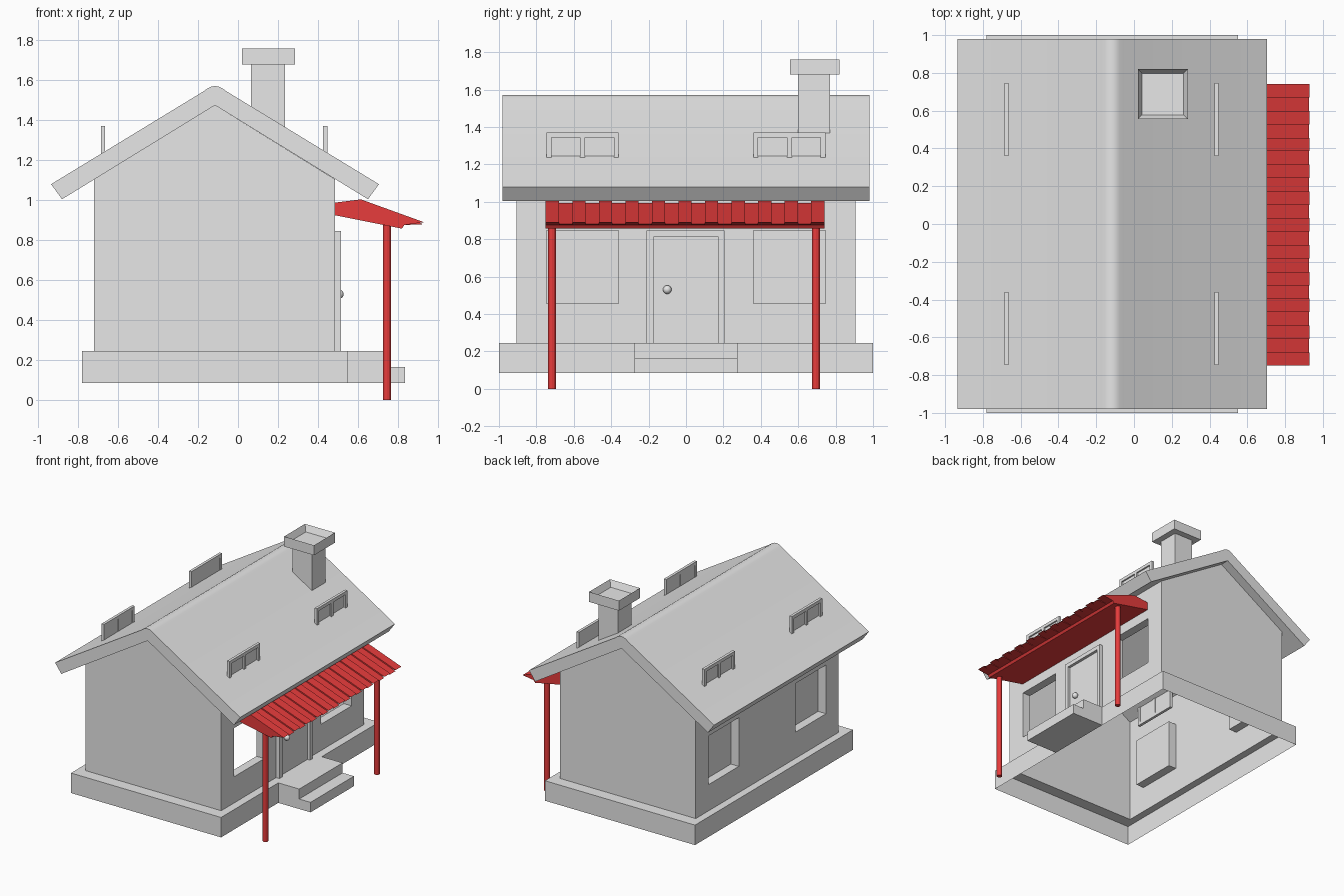
import bpy, bmesh, math
from mathutils import Vector

cube = bpy.data.objects.get("Cube")
if cube:
    bpy.data.objects.remove(cube, do_unlink=True)


def material(name, rgb):
    m = bpy.data.materials.new(name)
    m.use_nodes = True
    m.diffuse_color = (*rgb, 1)
    m.node_tree.nodes["Principled BSDF"].inputs["Base Color"].default_value = (*rgb, 1)
    return m


GREY = material("plain grey", (0.8, 0.8, 0.8))
RED = material("porch red", (0.8, 0.045, 0.045))


def finish(name, bm, mat=GREY, smooth=False, weld=True):
    if weld:
        bmesh.ops.remove_doubles(bm, verts=bm.verts, dist=0.0001)
    bmesh.ops.recalc_face_normals(bm, faces=bm.faces)
    mesh = bpy.data.meshes.new(name)
    bm.to_mesh(mesh)
    bm.free()
    mesh.materials.append(mat)
    ob = bpy.data.objects.new(name, mesh)
    bpy.context.collection.objects.link(ob)
    if smooth:
        bpy.ops.object.select_all(action='DESELECT')
        ob.select_set(True)
        bpy.context.view_layer.objects.active = ob
        bpy.ops.object.shade_smooth_by_angle(angle=math.radians(30))
    return ob


def add_face(bm, points):
    return bm.faces.new([bm.verts.new(p) for p in points])


def add_box(bm, x, y, z):
    made = bmesh.ops.create_cube(bm, size=1)["verts"]
    for v in made:
        v.co = [(a + b) / 2 + c * (b - a) for (a, b), c in zip((x, y, z), v.co)]
    return made


def boxes(name, dims, mat=GREY):
    bm = bmesh.new()
    for d in dims:
        add_box(bm, *d)
    return finish(name, bm, mat, weld=False)


def add_prism(bm, profile, y0, y1):
    """Extrude an x-z outline along y."""
    f = add_face(bm, [(x, y0, z) for x, z in profile])
    ext = bmesh.ops.extrude_face_region(bm, geom=[f])["geom"]
    bmesh.ops.translate(bm, vec=(0, y1 - y0, 0),
                        verts=[v for v in ext if isinstance(v, bmesh.types.BMVert)])


# Hollow plinth: outer sides plus a ledge around the open floor
FLOOR = 0.245
WALL_L, WALL_R, WALL_Y = -0.72, 0.485, 0.905
RIDGE_X = -0.115


def ring(x0, x1, y, z):
    return [Vector(p) for p in ((x0, -y, z), (x1, -y, z), (x1, y, z), (x0, y, z))]


bm = bmesh.new()
loops = [ring(-0.78, 0.55, 1, 0.085), ring(-0.78, 0.55, 1, FLOOR),
         ring(WALL_L, WALL_R, WALL_Y, FLOOR)]
for a, b in zip(loops, loops[1:]):
    for i in range(4):
        j = (i + 1) % 4
        add_face(bm, [a[i], a[j], b[j], b[i]])
finish("plinth", bm)

# Entrance steps
boxes("entrance_steps", [((0.55, 0.735), (-0.275, 0.275), (0.165, FLOOR)),
                         ((0.55, 0.835), (-0.275, 0.275), (0.085, 0.165))])

# Gable walls
EAVE = 1.105
for name, y in (("front_gable_wall", -WALL_Y), ("back_gable_wall", WALL_Y)):
    bm = bmesh.new()
    add_face(bm, [(WALL_L, y, FLOOR), (WALL_R, y, FLOOR), (WALL_R, y, EAVE),
                  (RIDGE_X, y, 1.475), (WALL_L, y, EAVE)])
    finish(name, bm)


# Long walls with two recessed windows each
def long_wall(name, x, inner_x, pane):
    bm = bmesh.new()
    ys = [-WALL_Y, -0.745, -0.36, 0.36, 0.745, WALL_Y]
    zs = [FLOOR, 0.455, 0.845, EAVE]
    for i in range(5):
        for k in range(3):
            c = [(ys[i], zs[k]), (ys[i + 1], zs[k]),
                 (ys[i + 1], zs[k + 1]), (ys[i], zs[k + 1])]
            if k == 1 and i in (1, 3):
                for p, q in zip(c, c[1:] + c[:1]):
                    add_face(bm, [(x, *p), (x, *q), (inner_x, *q), (inner_x, *p)])
                if pane:
                    add_face(bm, [(inner_x, *p) for p in c])
            else:
                add_face(bm, [(x, *p) for p in c])
    finish(name, bm)


long_wall("plain_side_wall", WALL_L, WALL_L + 0.07, True)
long_wall("porch_side_wall", WALL_R, WALL_R - 0.07, False)

# Door, its frame and knob
boxes("door_frame", [((0.47, 0.515), (-0.21, -0.175), (FLOOR, 0.845)),
                     ((0.47, 0.515), (0.175, 0.205), (FLOOR, 0.845)),
                     ((0.47, 0.515), (-0.175, 0.175), (0.812, 0.845))])
boxes("door", [((0.475, 0.492), (-0.175, 0.175), (FLOOR, 0.812))])
bm = bmesh.new()
bmesh.ops.create_uvsphere(bm, u_segments=16, v_segments=10, radius=0.023)
bmesh.ops.translate(bm, verts=bm.verts, vec=(0.505, -0.1, 0.53))
finish("door_knob", bm, smooth=True)

# Roof slab with rounded ridge
half = [(0.765, 1.005), (0.82, 1.08), (0.055, 1.546), (0.038, 1.559), (0.02, 1.568)]
profile = ([(RIDGE_X, 1.475)] + [(RIDGE_X + x, z) for x, z in half]
           + [(RIDGE_X, 1.571)] + [(RIDGE_X - x, z) for x, z in reversed(half)])
bm = bmesh.new()
add_prism(bm, profile, -0.98, 0.98)
finish("roof", bm, smooth=True)

# Upright two-pane windows set through the roof
for side, x, pane_shift in (("left", 0.437, -0.004), ("right", -0.675, 0.004)):
    for end, y in (("front", -0.553), ("back", 0.553)):
        t, w, lo, hi = 0.011, 0.193, 0.98, 1.37
        xs = (x - t, x + t)
        dims = [(xs, (y + s - 0.013, y + s + 0.013), (lo, hi)) for s in (-w + 0.013, 0, w - 0.013)]
        dims += [(xs, (y - w, y + w), (hi - 0.026, hi)), (xs, (y - w, y + w), (lo, lo + 0.026))]
        px = x + pane_shift
        dims.append(((px - 0.003, px + 0.003), (y - w + 0.01, y + w - 0.01), (lo + 0.01, hi - 0.01)))
        boxes(f"{end}_{side}_roof_window", dims)

# Chimney shaft and hollowed cap
boxes("chimney_shaft", [((0.065, 0.235), (0.6, 0.77), (1.33, 1.69))])
bm = bmesh.new()
add_box(bm, (0.02, 0.285), (0.555, 0.82), (1.68, 1.76))
top = max(bm.faces, key=lambda f: f.calc_center_median().z)
bmesh.ops.inset_region(bm, faces=[top], thickness=0.032)
bmesh.ops.translate(bm, verts=top.verts, vec=(0, 0, -0.05))
for f in list(bm.faces):
    f.normal_update()
finish("chimney_cap", bm)

# Ribbed porch canopy: alternating raised and low strips
COUNT, Y0, Y1 = 21, -0.75, 0.74
step = (Y1 - Y0) / COUNT
bm = bmesh.new()
for i in range(COUNT):
    lift = 0 if i % 2 == 0 else 0.01
    add_prism(bm, [(0.485, 0.925), (0.82, 0.858), (0.832, 0.876), (0.93 - lift / 3, 0.89 - lift),
                   (0.615, 1.004 - lift), (0.485, 0.988 - lift)],
              Y0 + i * step, Y0 + (i + 1) * step)
finish("porch_canopy", bm, RED, weld=False)

# Porch posts
for name, y in (("front_porch_post", -0.716), ("back_porch_post", 0.695)):
    bm = bmesh.new()
    bmesh.ops.create_cone(bm, cap_ends=True, segments=12, radius1=0.021, radius2=0.021, depth=0.89)
    bmesh.ops.translate(bm, verts=bm.verts, vec=(0.745, y, 0.445))
    finish(name, bm, RED)
